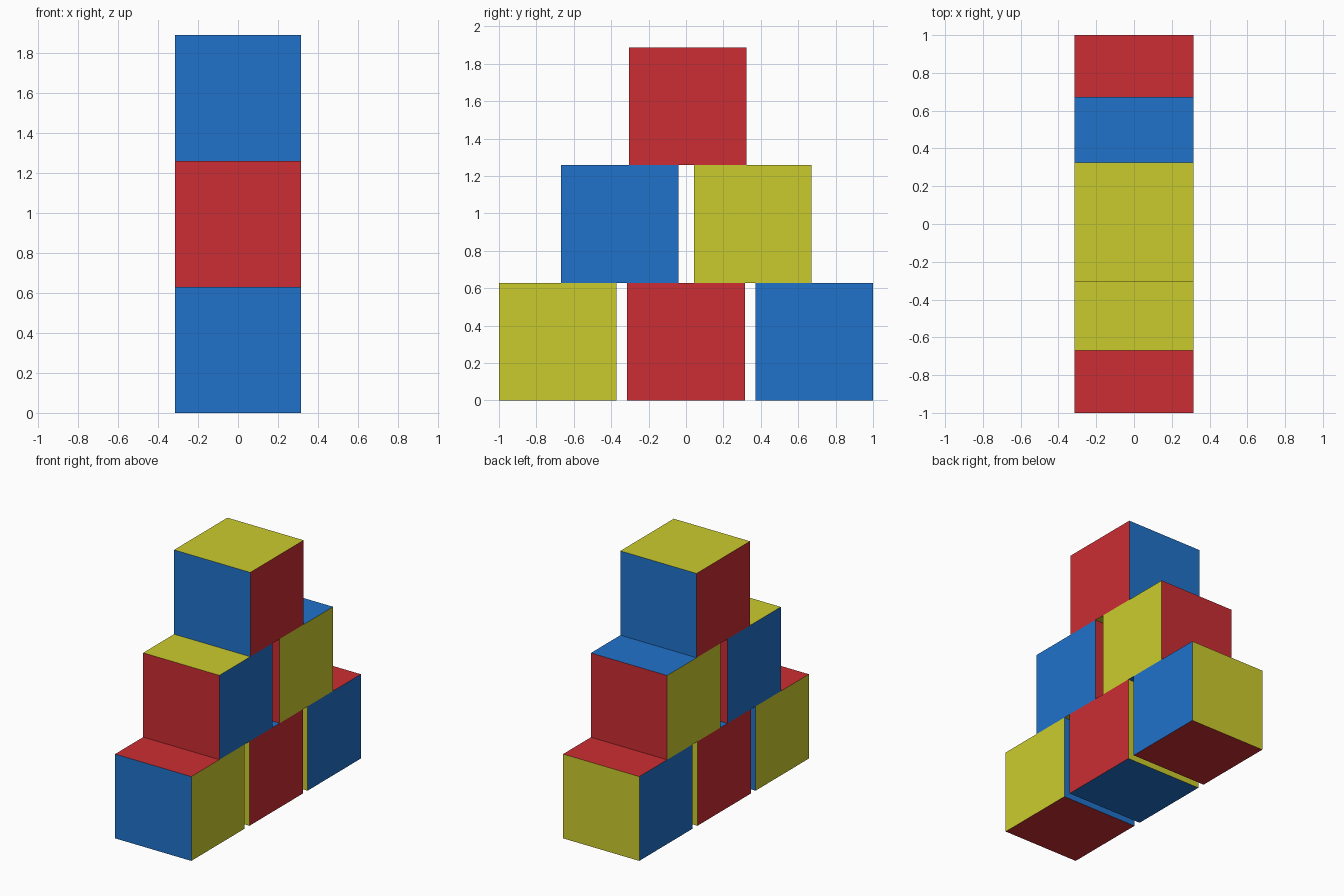
import bpy

if "Cube" in bpy.data.objects:
    bpy.data.objects.remove(bpy.data.objects["Cube"])

S = 0.629  # cube edge length


def material(name, rgb):
    m = bpy.data.materials.new(name)
    m.diffuse_color = (*rgb, 1.0)
    m.use_nodes = True
    m.node_tree.nodes["Principled BSDF"].inputs["Base Color"].default_value = m.diffuse_color
    return m


RED = material("red", (0.6, 0.027, 0.033))
BLUE = material("blue", (0.015, 0.17, 0.6))
YELLOW = material("yellow", (0.6, 0.6, 0.027))


def block(name, y, row, x_col, y_col, z_col):
    """Cube whose opposite faces share one colour per axis."""
    bpy.ops.mesh.primitive_cube_add(size=S, location=(0, y, S * (row + 0.5)))
    ob = bpy.context.object
    ob.name = name
    for m in (x_col, y_col, z_col):
        ob.data.materials.append(m)
    for f in ob.data.polygons:
        n = [abs(c) for c in f.normal]
        f.material_index = n.index(max(n))


# bottom row
block("bottom_front_block", -1 + S / 2, 0, YELLOW, BLUE, RED)
block("bottom_middle_block", 0.0, 0, RED, YELLOW, BLUE)
block("bottom_back_block", 1 - S / 2, 0, BLUE, YELLOW, RED)
# second row
block("second_front_block", -0.354, 1, BLUE, RED, YELLOW)
block("second_back_block", 0.357, 1, YELLOW, RED, BLUE)
# top
block("top_block", 0.01, 2, RED, BLUE, YELLOW)
